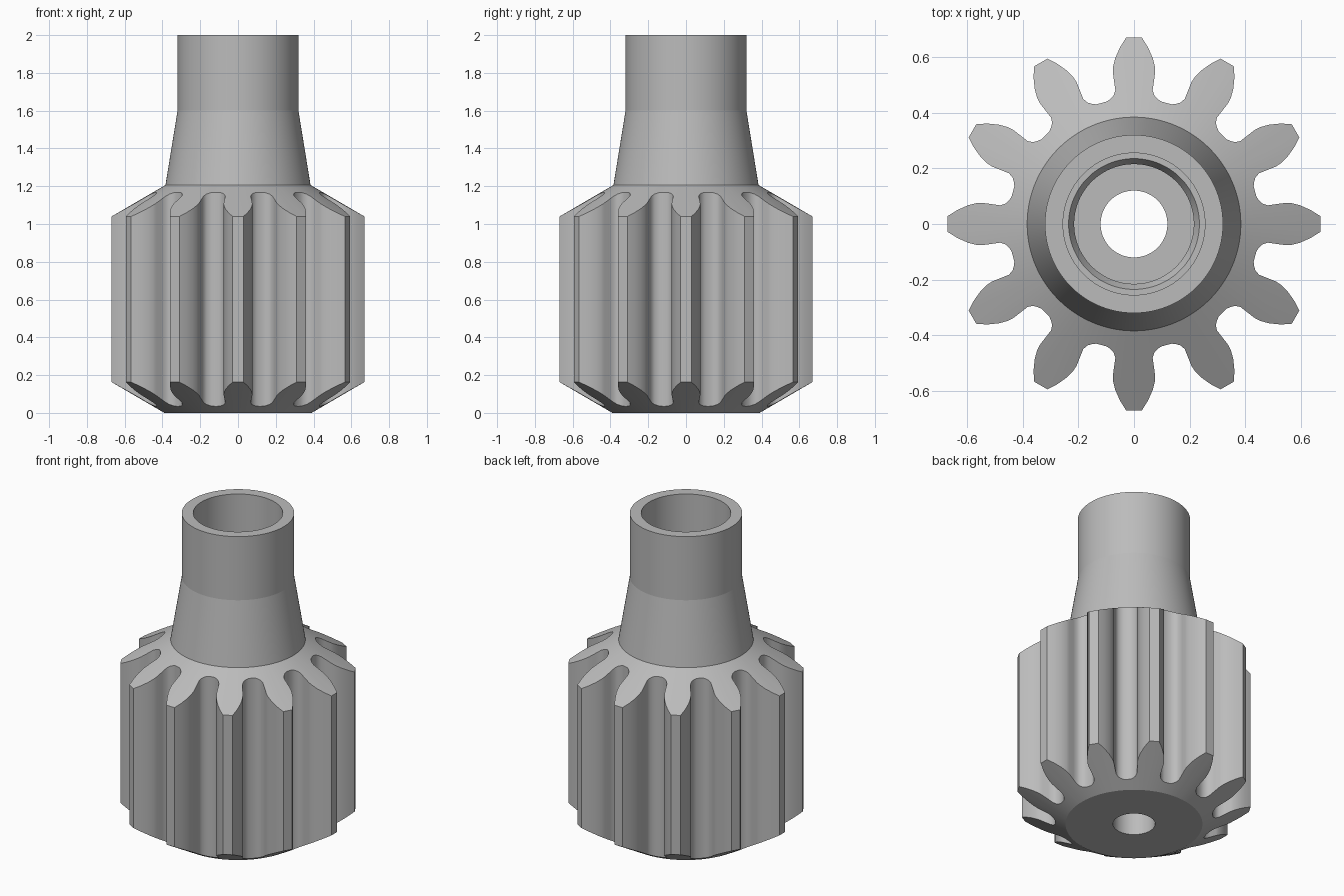
import bpy, math

cube = bpy.data.objects.get("Cube")
if cube:
    bpy.data.objects.remove(cube, do_unlink=True)

TEETH = 12
TIP = 0.67

steel = bpy.data.materials.new("grey steel")
steel.use_nodes = True
grey = (0.5, 0.5, 0.5, 1.0)
steel.diffuse_color = grey
steel.node_tree.nodes["Principled BSDF"].inputs["Base Color"].default_value = grey


def loft(name, rings, sharp_angle):
    """Skin a list of equal-length closed rings, listed so faces point outward."""
    n = len(rings[0])
    verts = [p for ring in rings for p in ring]
    faces = [(k * n + i, k * n + (i + 1) % n,
              (k + 1) * n + (i + 1) % n, (k + 1) * n + i)
             for k in range(len(rings) - 1) for i in range(n)]
    mesh = bpy.data.meshes.new(name)
    mesh.from_pydata(verts, [], faces)
    mesh.materials.append(steel)
    obj = bpy.data.objects.new(name, mesh)
    bpy.context.collection.objects.link(obj)
    bpy.ops.object.select_all(action='DESELECT')
    obj.select_set(True)
    bpy.context.view_layer.objects.active = obj
    bpy.ops.object.shade_smooth_by_angle(angle=math.radians(sharp_angle))
    return obj


def circle(angles, r, z):
    return [(r * math.cos(a), r * math.sin(a), z) for a in angles]


# Tooth flank from tip to root: (half width, distance from axis)
flank = [(0.028, 0.67), (0.05, 0.635), (0.067, 0.597), (0.075, 0.565),
         (0.076, 0.545), (0.07, 0.51), (0.067, 0.48), (0.073, 0.462),
         (0.085, 0.449), (0.098, 0.44)]
root = (0.1165, 0.4347)
half = [(math.atan2(w, d), math.hypot(w, d)) for w, d in flank]
tooth = [(-a, r) for a, r in reversed(half)] + half
tooth.append((math.pi / TEETH, math.hypot(*root)))
outline = [(a + 2 * math.pi * t / TEETH, r) for t in range(TEETH) for a, r in tooth]
angles = [a for a, r in outline]


def toothed(z_at):
    return [(r * math.cos(a), r * math.sin(a), z_at(r)) for a, r in outline]


# Gear body: bore, flat base, conical chamfers cutting both tooth ends
slope = 0.163 / (TIP - 0.39)
bottom = lambda r: (r - 0.39) * slope
top = lambda r: 1.04 + (TIP - r) * slope
loft("pinion_gear", [
    circle(angles, 0.12, 0.4),
    circle(angles, 0.12, 0),
    circle(angles, 0.39, 0),
    toothed(bottom),
    toothed(top),
    circle(angles, 0.38, top(0.38)),
], 28)

# Hollow neck: tapered outside, straight collar, stepped bore
around = [2 * math.pi * i / 120 for i in range(120)]
profile = [(0.385, 1.2), (0.32, 1.6), (0.32, 2.0), (0.255, 2.0), (0.255, 0.9),
           (0.235, 0.9), (0.215, 0.86), (0.215, 0.4), (0.12, 0.4)]
loft("hollow_neck", [circle(around, r, z) for r, z in profile], 6)
